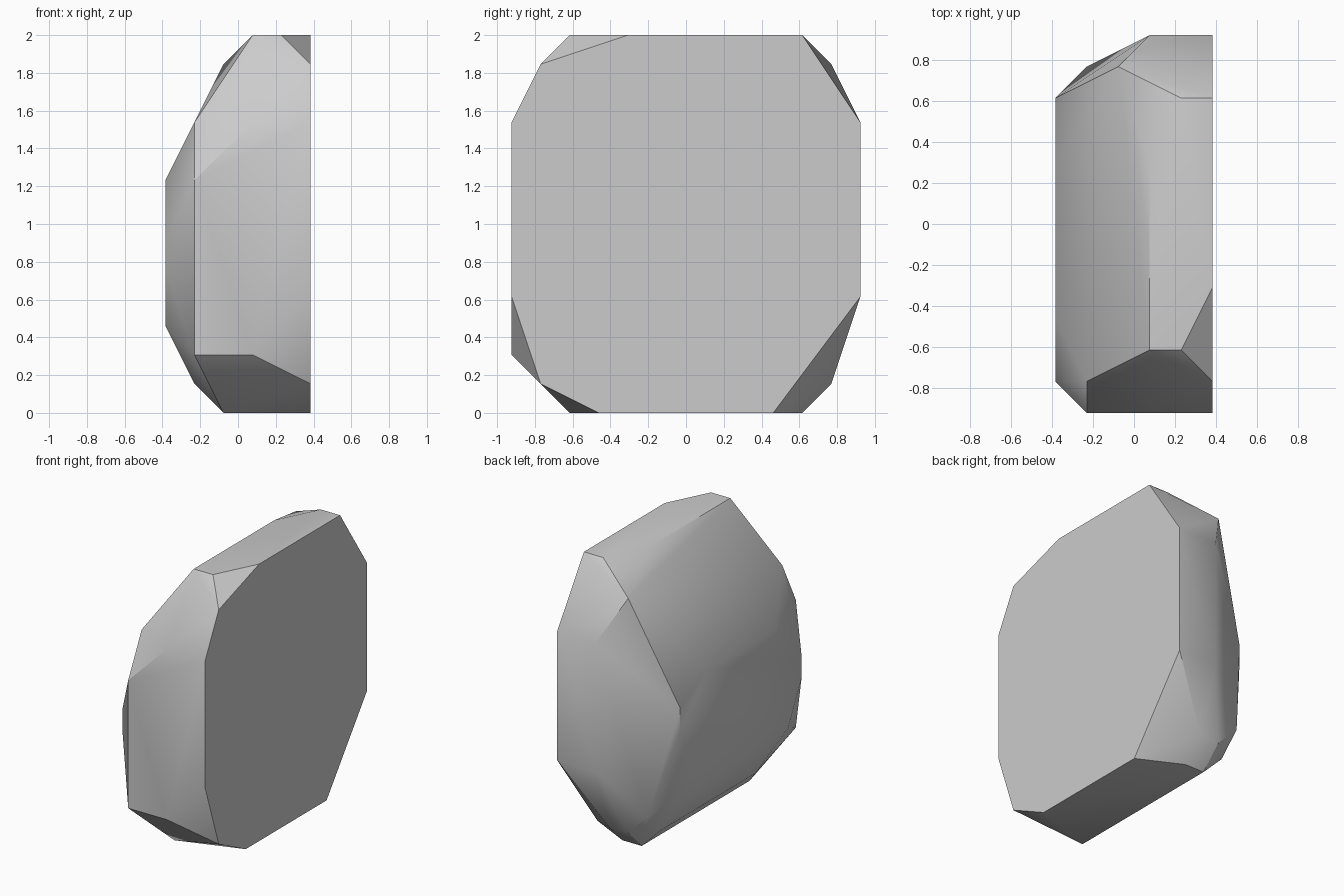
import bpy
import bmesh
import math

cube = bpy.data.objects.get("Cube")
if cube:
    bpy.data.objects.remove(cube, do_unlink=True)

UNIT = 2 / 13  # the facet corners sit on a regular lattice

# Corner points (y, z) of each slice, from the rounded side to the flat side
SLICES = [
    [(-5, 5), (-5, 6), (-3, 8), (2, 8), (4, 7), (4, 6), (3, 3), (-4, 3)],
    [(-6, 2), (-6, 8), (-5, 10), (5, 2), (4, 1), (-3, 1)],
    [(5, 12), (5, 1), (4, 0), (-4, 0)],
    [(-6, 2), (-6, 10), (-4, 13), (2, 13), (6, 10), (6, 4), (5, 1), (4, 0)],
    [(-4, 13), (4, 13)],
    [(-5, 1), (-6, 4), (-6, 10), (-5, 12), (-2, 13), (4, 13), (6, 10),
     (6, 4), (3, 0), (-3, 0)],
]


def make_material(name, colour):
    material = bpy.data.materials.new(name)
    material.use_nodes = True
    material.diffuse_color = colour
    shader = next(n for n in material.node_tree.nodes if n.type == "BSDF_PRINCIPLED")
    shader.inputs["Base Color"].default_value = colour
    return material


def make_boulder(name, slices, material):
    # Wrap a convex skin around the slice corners
    bm = bmesh.new()
    for index, outline in enumerate(slices):
        x = index - (len(slices) - 1) / 2
        for y, z in outline:
            bm.verts.new((x * UNIT, y * UNIT, z * UNIT))
    bmesh.ops.convex_hull(bm, input=bm.verts[:])
    loose = [v for v in bm.verts if not v.link_faces]
    bmesh.ops.delete(bm, geom=loose, context="VERTS")

    # Merge coplanar triangles into clean flat facets
    bmesh.ops.dissolve_limit(bm, angle_limit=math.radians(1),
                             verts=bm.verts[:], edges=bm.edges[:])
    bmesh.ops.recalc_face_normals(bm, faces=bm.faces[:])

    mesh = bpy.data.meshes.new(name)
    bm.to_mesh(mesh)
    bm.free()
    mesh.materials.append(material)
    boulder = bpy.data.objects.new(name, mesh)
    bpy.context.collection.objects.link(boulder)
    return boulder


stone = make_material("stone grey", (0.6, 0.6, 0.6, 1))
boulder = make_boulder("boulder", SLICES, stone)

# Soft shading across shallow facets, crisp along steep ones
bpy.ops.object.select_all(action="DESELECT")
boulder.select_set(True)
bpy.context.view_layer.objects.active = boulder
bpy.ops.object.shade_smooth_by_angle(angle=math.radians(30))
